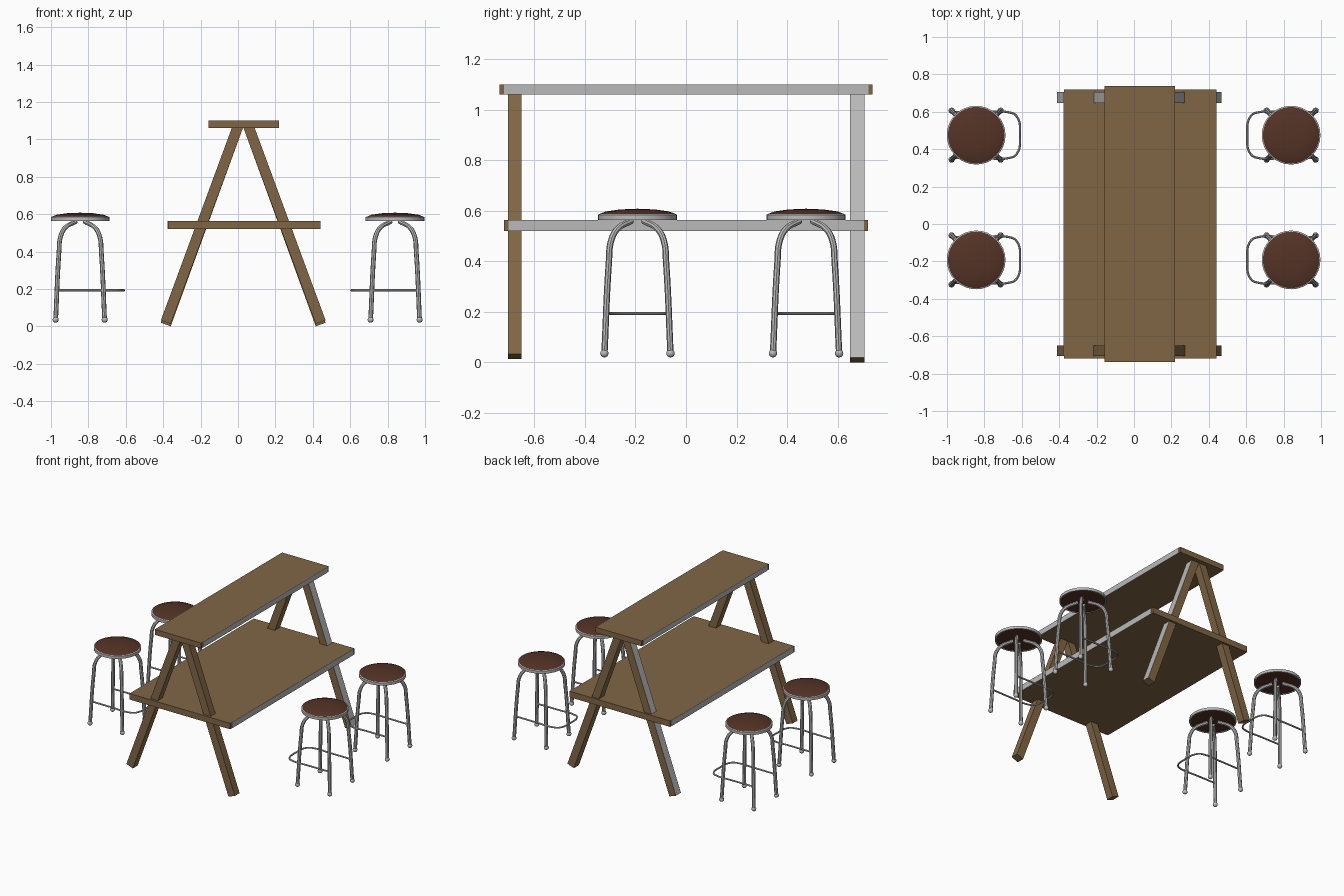
import bpy, bmesh, math
from mathutils import Vector

cube = bpy.data.objects.get("Cube")
if cube:
    bpy.data.objects.remove(cube, do_unlink=True)


def material(name, rgb):
    m = bpy.data.materials.new(name)
    m.use_nodes = True
    m.diffuse_color = (*rgb, 1)
    node = next(n for n in m.node_tree.nodes if n.type == "BSDF_PRINCIPLED")
    node.inputs["Base Color"].default_value = (*rgb, 1)
    return m


WOOD = material("brown wood", (0.22, 0.134, 0.06))
METAL = material("light grey metal", (0.49, 0.49, 0.49))
LEATHER = material("dark brown leather", (0.09, 0.033, 0.019))


def add_mesh(name, bm, mats):
    bmesh.ops.recalc_face_normals(bm, faces=bm.faces)
    mesh = bpy.data.meshes.new(name)
    bm.to_mesh(mesh)
    bm.free()
    for m in mats:
        mesh.materials.append(m)
    ob = bpy.data.objects.new(name, mesh)
    bpy.context.collection.objects.link(ob)
    return ob


def smooth(ob, angle=40):
    bpy.ops.object.select_all(action="DESELECT")
    ob.select_set(True)
    bpy.context.view_layer.objects.active = ob
    bpy.ops.object.shade_smooth_by_angle(angle=math.radians(angle))


def box(name, lo, hi, mat):
    bm = bmesh.new()
    bmesh.ops.create_cube(bm, size=1)
    lo, hi = Vector(lo), Vector(hi)
    for v in bm.verts:
        v.co = (lo + hi) / 2 + v.co * (hi - lo)
    return add_mesh(name, bm, [mat])


# Boards with a grey strip along each long edge
def board(name, x0, x1, y, z0, z1):
    box(name, (x0, -y, z0), (x1, y, z1), WOOD)
    for side, x in (("left", x1), ("right", x0)):
        box(f"{name}_{side}_edge_strip", (x - 0.002, 0.018 - y, z0),
            (x + 0.002, y - 0.016, z1), METAL)


board("top_board", -0.157, 0.218, 0.738, 1.06, 1.10)
board("lower_board", -0.375, 0.44, 0.72, 0.52, 0.564)

# Slanted legs: square cut at the floor, level cut under the top board
CENTRE, HALF = 0.028, 0.028


def table_leg(name, side, y0, y1, foot_z, outer_metal):
    top, foot = Vector((0.031, 1.062)), Vector((0.414, foot_z))
    d = (foot - top).normalized()
    n = Vector((-d.y, d.x))
    w = Vector((HALF / -d.y, 0))
    profile = [top - w, top + w, foot + n * HALF, foot - n * HALF]
    bm = bmesh.new()
    face = bm.faces.new([bm.verts.new((CENTRE + side * p.x, y0, p.y)) for p in profile])
    out = bmesh.ops.extrude_face_region(bm, geom=[face])["geom"]
    for v in out:
        if isinstance(v, bmesh.types.BMVert):
            v.co.y = y1
    bmesh.ops.recalc_face_normals(bm, faces=bm.faces)
    if outer_metal:
        for f in bm.faces:
            if f.normal.x * side > 0.8:
                f.material_index = 1
    add_mesh(name, bm, [WOOD, METAL])


for side, word in ((1, "left"), (-1, "right")):
    table_leg(f"front_{word}_table_leg", side, -0.705, -0.65, 0.023, False)
    table_leg(f"back_{word}_table_leg", side, 0.648, 0.706, 0.01, True)


# Round tube through a few points
def tube(name, points, radius):
    cu = bpy.data.curves.new(name, "CURVE")
    cu.dimensions = "3D"
    cu.bevel_depth = radius
    cu.bevel_resolution = 2
    cu.resolution_u = 6
    cu.use_fill_caps = True
    sp = cu.splines.new("BEZIER")
    sp.bezier_points.add(len(points) - 1)
    for bp, p in zip(sp.bezier_points, points):
        bp.co = p
        bp.handle_left_type = bp.handle_right_type = "AUTO"
    tmp = bpy.data.objects.new(name + "_path", cu)
    bpy.context.collection.objects.link(tmp)
    dg = bpy.context.evaluated_depsgraph_get()
    mesh = bpy.data.meshes.new_from_object(tmp.evaluated_get(dg))
    bpy.data.objects.remove(tmp, do_unlink=True)
    mesh.materials.clear()
    mesh.materials.append(METAL)
    ob = bpy.data.objects.new(name, mesh)
    bpy.context.collection.objects.link(ob)
    smooth(ob)


# Seat: turned profile, grey rim band, leather above and below
SEAT = [(0, 0.567), (0.148, 0.567), (0.15, 0.564), (0.157, 0.564), (0.157, 0.584),
        (0.151, 0.587), (0.125, 0.597), (0.07, 0.605), (0, 0.608)]


def seat(name, cx, cy):
    bm = bmesh.new()
    vs = [bm.verts.new((r, 0, z)) for r, z in SEAT]
    es = [bm.edges.new(pair) for pair in zip(vs, vs[1:])]
    bmesh.ops.spin(bm, geom=vs + es, cent=(0, 0, 0), axis=(0, 0, 1),
                   angle=math.tau, steps=32, use_duplicate=False)
    bmesh.ops.remove_doubles(bm, verts=bm.verts, dist=0.0005)
    for f in bm.faces:
        c = f.calc_center_median()
        f.material_index = 1 if c.xy.length > 0.145 and c.z < 0.586 else 0
    bmesh.ops.translate(bm, verts=bm.verts, vec=(cx, cy, 0))
    smooth(add_mesh(name, bm, [LEATHER, METAL]))


LEG = [(0.131, 0.03), (0.113, 0.40), (0.106, 0.475), (0.082, 0.525), (0.024, 0.56)]
REST = [(-0.122, 0.122), (0.05, 0.123), (0.17, 0.123), (0.215, 0.103), (0.234, 0)]


# Stool; toward is the x direction of the table, where the footrest reaches out
def stool(name, cx, cy, toward):
    seat(f"{name}_seat", cx, cy)
    for sx in (1, -1):
        for sy in (1, -1):
            tag = f"{name}_{'left' if sx > 0 else 'right'}_{'back' if sy > 0 else 'front'}"
            tube(f"{tag}_leg", [(cx + sx * r, cy + sy * r, z) for r, z in LEG], 0.0125)
            bm = bmesh.new()
            bmesh.ops.create_uvsphere(bm, u_segments=14, v_segments=8, radius=0.0165)
            bmesh.ops.translate(bm, verts=bm.verts,
                                vec=(cx + sx * 0.131, cy + sy * 0.131, 0.036))
            smooth(add_mesh(f"{tag}_foot", bm, [METAL]))
    loop = REST + [(x, -y) for x, y in reversed(REST[:-1])]
    tube(f"{name}_footrest", [(cx + toward * x, cy + y, 0.193) for x, y in loop], 0.006)


for cx, word in ((0.84, "left"), (-0.844, "right")):
    for cy, end in ((0.475, "back"), (-0.192, "front")):
        stool(f"{end}_{word}_stool", cx, cy, -math.copysign(1, cx))
